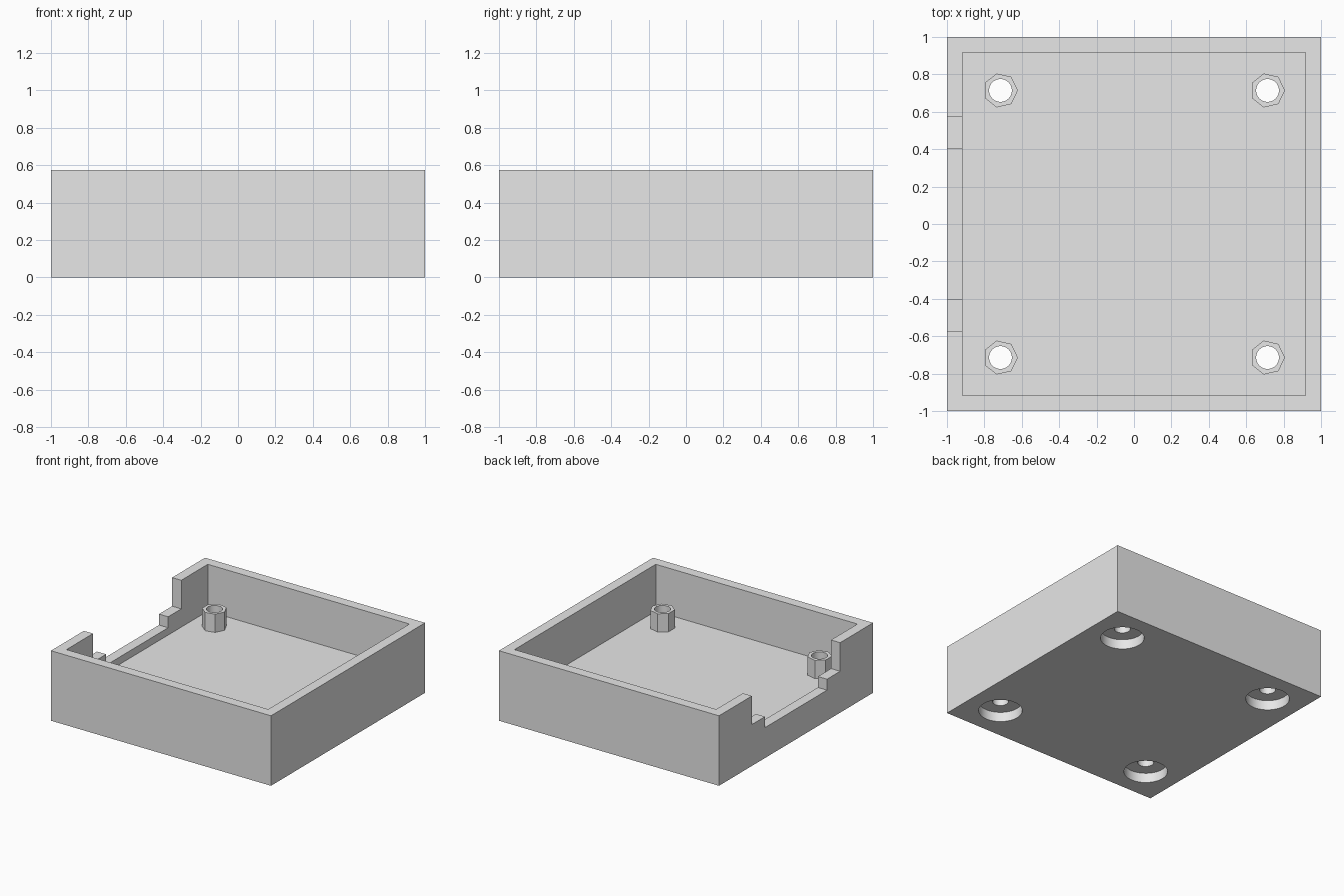
import bpy, math

if "Cube" in bpy.data.objects:
    bpy.data.objects.remove(bpy.data.objects["Cube"])

H = 0.575        # box height
WALL = 0.083     # wall thickness
FLOOR = 0.19     # floor top
POST_TOP = 0.34  # post height, level with the notch ledge
P = 0.714        # post offset from centre

grey = bpy.data.materials.new("plain grey")
grey.diffuse_color = (0.8, 0.8, 0.8, 1)
grey.use_nodes = True
grey.node_tree.nodes["Principled BSDF"].inputs["Base Color"].default_value = grey.diffuse_color


def box(name, lo, hi):
    mid = [(a + b) / 2 for a, b in zip(lo, hi)]
    bpy.ops.mesh.primitive_cube_add(size=1, location=mid)
    o = bpy.context.object
    o.name = name
    o.scale = [b - a for a, b in zip(lo, hi)]
    bpy.ops.object.transform_apply(location=True, rotation=True, scale=True)
    return o


def cyl(name, x, y, r, z0, z1, n):
    # first vertex points to +x
    bpy.ops.mesh.primitive_cylinder_add(vertices=n, radius=r, depth=z1 - z0,
                                        location=(x, y, (z0 + z1) / 2),
                                        rotation=(0, 0, -math.pi / 2))
    o = bpy.context.object
    o.name = name
    bpy.ops.object.transform_apply(location=True, rotation=True, scale=True)
    return o


def combine(target, tool, op):
    m = target.modifiers.new("bool", 'BOOLEAN')
    m.operation, m.object, m.solver = op, tool, 'EXACT'
    bpy.context.view_layer.objects.active = target
    bpy.ops.object.modifier_apply(modifier=m.name)
    bpy.data.objects.remove(tool, do_unlink=True)


# open tray
tray = box("enclosure_tray", (-1, -1, 0), (1, 1, H))
I = 1 - WALL
combine(tray, box("cavity", (-I, -I, FLOOR), (I, I, 1)), 'DIFFERENCE')

# stepped notch in the left wall
for half, z in ((0.573, POST_TOP), (0.403, 0.25)):
    combine(tray, box("notch", (-1.2, -half, z), (-0.8, half, 1)), 'DIFFERENCE')

# seven-sided posts with screw holes and counterbores from below
for sx in (-1, 1):
    for sy in (-1, 1):
        x, y = sx * P, sy * P
        combine(tray, cyl("post", x, y, 0.093, FLOOR - 0.05, POST_TOP, 7), 'UNION')
        combine(tray, cyl("counterbore", x, y, 0.164, -0.2, 0.08, 64), 'DIFFERENCE')
        combine(tray, cyl("screw_hole", x, y, 0.061, -0.2, 1, 48), 'DIFFERENCE')

tray.data.materials.clear()
tray.data.materials.append(grey)
for f in tray.data.polygons:
    f.material_index = 0
bpy.ops.object.select_all(action='DESELECT')
tray.select_set(True)
bpy.context.view_layer.objects.active = tray
bpy.ops.object.shade_smooth_by_angle(angle=math.radians(25))
